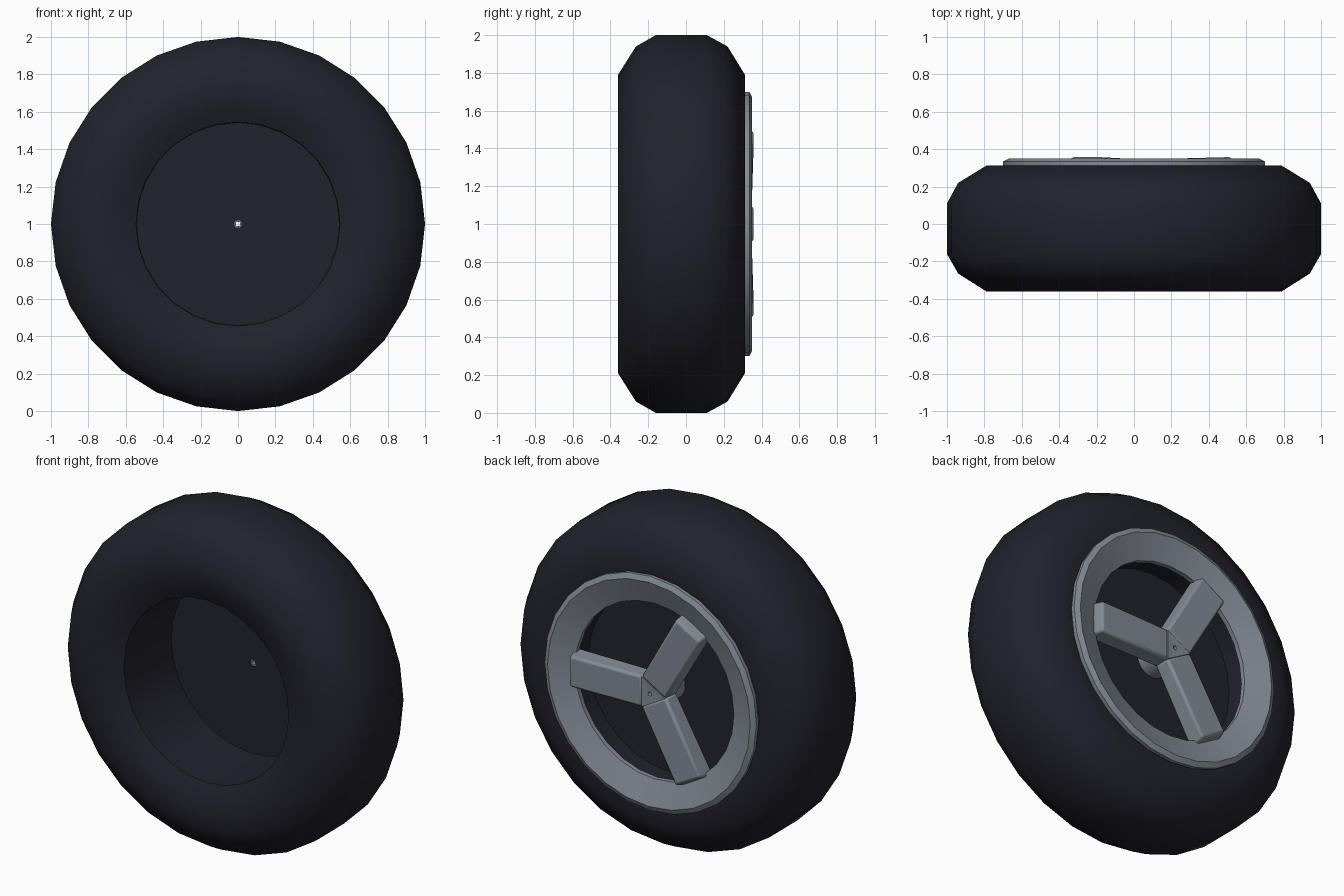
import bpy, bmesh, math
from mathutils import Matrix

if "Cube" in bpy.data.objects:
    bpy.data.objects.remove(bpy.data.objects["Cube"])

SEGMENTS = 28


def material(name, rgb):
    mat = bpy.data.materials.new(name)
    mat.use_nodes = True
    mat.diffuse_color = (*rgb, 1)
    bsdf = mat.node_tree.nodes["Principled BSDF"]
    bsdf.inputs["Base Color"].default_value = (*rgb, 1)
    bsdf.inputs["Roughness"].default_value = 0.6
    return mat


rubber = material("dark_rubber", (0.016, 0.016, 0.026))
metal = material("grey_metal", (0.23, 0.26, 0.30))


def finish(bm, name, mat, angle=40, bevel=0):
    bmesh.ops.recalc_face_normals(bm, faces=bm.faces)
    mesh = bpy.data.meshes.new(name)
    bm.to_mesh(mesh)
    bm.free()
    mesh.materials.append(mat)
    obj = bpy.data.objects.new(name, mesh)
    bpy.context.collection.objects.link(obj)
    bpy.ops.object.select_all(action="DESELECT")
    obj.select_set(True)
    bpy.context.view_layer.objects.active = obj
    bpy.ops.object.shade_smooth_by_angle(angle=math.radians(angle))
    if bevel:
        mod = obj.modifiers.new("soft_edges", "BEVEL")
        mod.width = bevel
        mod.segments = 2
    return obj


def lathe(name, profile, mat, segments=SEGMENTS, angle=40, reshape=None):
    """Turn a closed (radius, y) profile around the wheel axle."""
    bm = bmesh.new()
    rings = []
    for i in range(segments):
        a = math.tau * i / segments
        ring = []
        for r, y in profile:
            if reshape:
                r = reshape(r, a)
            ring.append(bm.verts.new((r * math.cos(a), y, 1 + r * math.sin(a))))
        rings.append(ring)
    n = len(profile)
    for i, ring in enumerate(rings):
        nxt = rings[(i + 1) % segments]
        for j in range(n):
            k = (j + 1) % n
            bm.faces.new((ring[j], ring[k], nxt[k], nxt[j]))
    return finish(bm, name, mat, angle)


# Tyre, hollow through the middle
lathe("tyre", [(0.545, -0.30), (0.57, -0.31), (0.65, -0.345), (0.79, -0.36),
               (0.94, -0.265), (1, -0.16), (1, 0.11), (0.94, 0.22),
               (0.79, 0.312), (0.65, 0.295), (0.57, 0.28), (0.54, 0.27)],
      rubber, angle=45)

# Dark plate closing the wheel, with the axle hole
lathe("wheel_disc", [(0.02, 0.14), (0.55, 0.14), (0.55, 0.15), (0.02, 0.15)], rubber)

# Dished metal rim ring
lathe("rim_ring", [(0.685, 0.29), (0.70, 0.315), (0.70, 0.335), (0.67, 0.35),
                   (0.525, 0.298), (0.525, 0.27)], metal, angle=25)

# Hub barrel behind the spokes
lathe("hub", [(0.012, 0.145), (0.10, 0.145), (0.10, 0.31), (0.012, 0.31)], metal, 24)


# Triangular hub cap filling the space between the spokes
def triangle(r, a):
    if r < 0.03:
        return r
    third = math.tau / 3
    offset = (a + third / 2) % third - third / 2
    return r / math.cos(offset)


lathe("hub_cap", [(0.012, 0.26), (0.052, 0.26), (0.052, 0.345), (0.012, 0.343)],
      metal, 24, 30, triangle)

# Three spokes, rising slightly towards their tips
for number in range(3):
    bm = bmesh.new()
    bmesh.ops.create_cube(bm, size=1)
    for v in bm.verts:
        outer, back = v.co.x > 0, v.co.y > 0
        v.co.x = (0.52 if back else 0.55) if outer else 0.05
        v.co.y = (0.358 if outer else 0.345) if back else 0.25
        v.co.z = math.copysign(0.092 if back else 0.10, v.co.z)
    turn = Matrix.Rotation(math.tau * number / 3, 4, "Y")
    bm.transform(Matrix.Translation((0, 0, 1)) @ turn)
    finish(bm, f"spoke_{number + 1}", metal, 30, 0.014)
